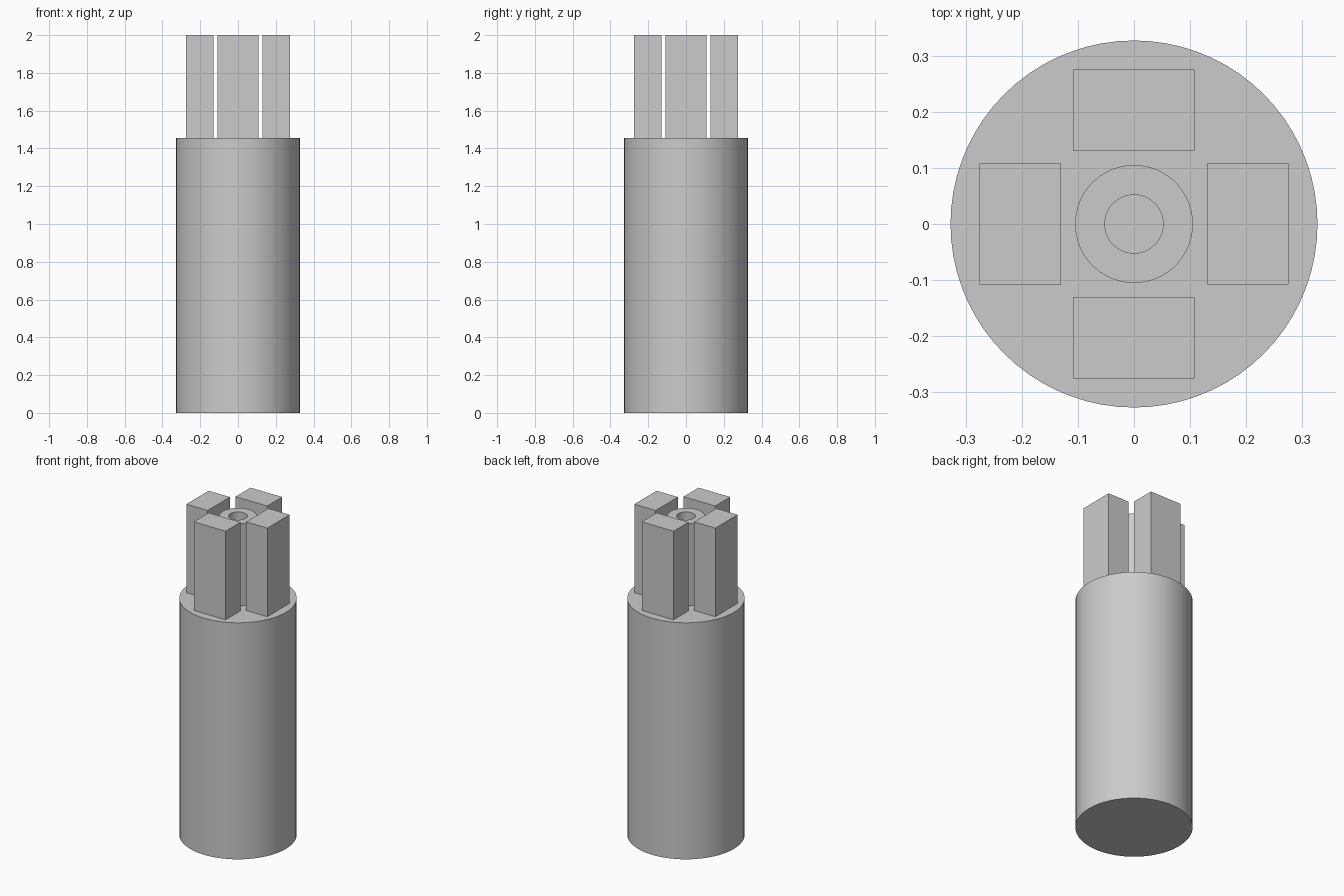
import bpy
import bmesh
from math import cos, sin, pi, radians
from mathutils import Matrix

cube = bpy.data.objects.get("Cube")
if cube:
    bpy.data.objects.remove(cube, do_unlink=True)

BODY_TOP, TUBE_TOP, TOP = 1.455, 1.96, 2.0

# Single plain grey
grey = bpy.data.materials.new("plain grey")
grey.use_nodes = True
grey.diffuse_color = (0.6, 0.6, 0.6, 1)
grey.node_tree.nodes["Principled BSDF"].inputs["Base Color"].default_value = (0.6, 0.6, 0.6, 1)


def add_object(name, bm, smooth=False):
    mesh = bpy.data.meshes.new(name)
    bmesh.ops.recalc_face_normals(bm, faces=bm.faces)
    bm.to_mesh(mesh)
    bm.free()
    mesh.materials.append(grey)
    obj = bpy.data.objects.new(name, mesh)
    bpy.context.collection.objects.link(obj)
    if smooth:
        bpy.ops.object.select_all(action="DESELECT")
        obj.select_set(True)
        bpy.context.view_layer.objects.active = obj
        bpy.ops.object.shade_smooth_by_angle(angle=radians(30))
    return obj


def turned(name, profile, sides=72):
    """Revolve (radius, height) points around z and cap both ends."""
    bm = bmesh.new()
    rings = [[bm.verts.new((r * cos(2 * pi * i / sides), r * sin(2 * pi * i / sides), z))
              for i in range(sides)] for r, z in profile]
    for a, b in zip(rings, rings[1:]):
        for i in range(sides):
            j = (i + 1) % sides
            bm.faces.new((a[i], a[j], b[j], b[i]))
    bm.faces.new(rings[0])
    bm.faces.new(rings[-1])
    return add_object(name, bm, smooth=True)


# Main cylinder
turned("body", [(0.327, 0), (0.327, BODY_TOP)])

# Central post with a blind bore
turned("center_tube", [(0.105, BODY_TOP), (0.105, TUBE_TOP),
                       (0.052, TUBE_TOP), (0.052, BODY_TOP + 0.002)])

# Four upright blocks around the post
for k, side in enumerate(("left", "back", "right", "front")):
    bm = bmesh.new()
    bmesh.ops.create_cube(bm, size=1)
    bm.transform(Matrix.Rotation(k * pi / 2, 4, "Z")
                 @ Matrix.Translation((0.203, 0, (BODY_TOP + TOP) / 2))
                 @ Matrix.Diagonal((0.145, 0.216, TOP - BODY_TOP, 1)))
    add_object(side + "_block", bm)
